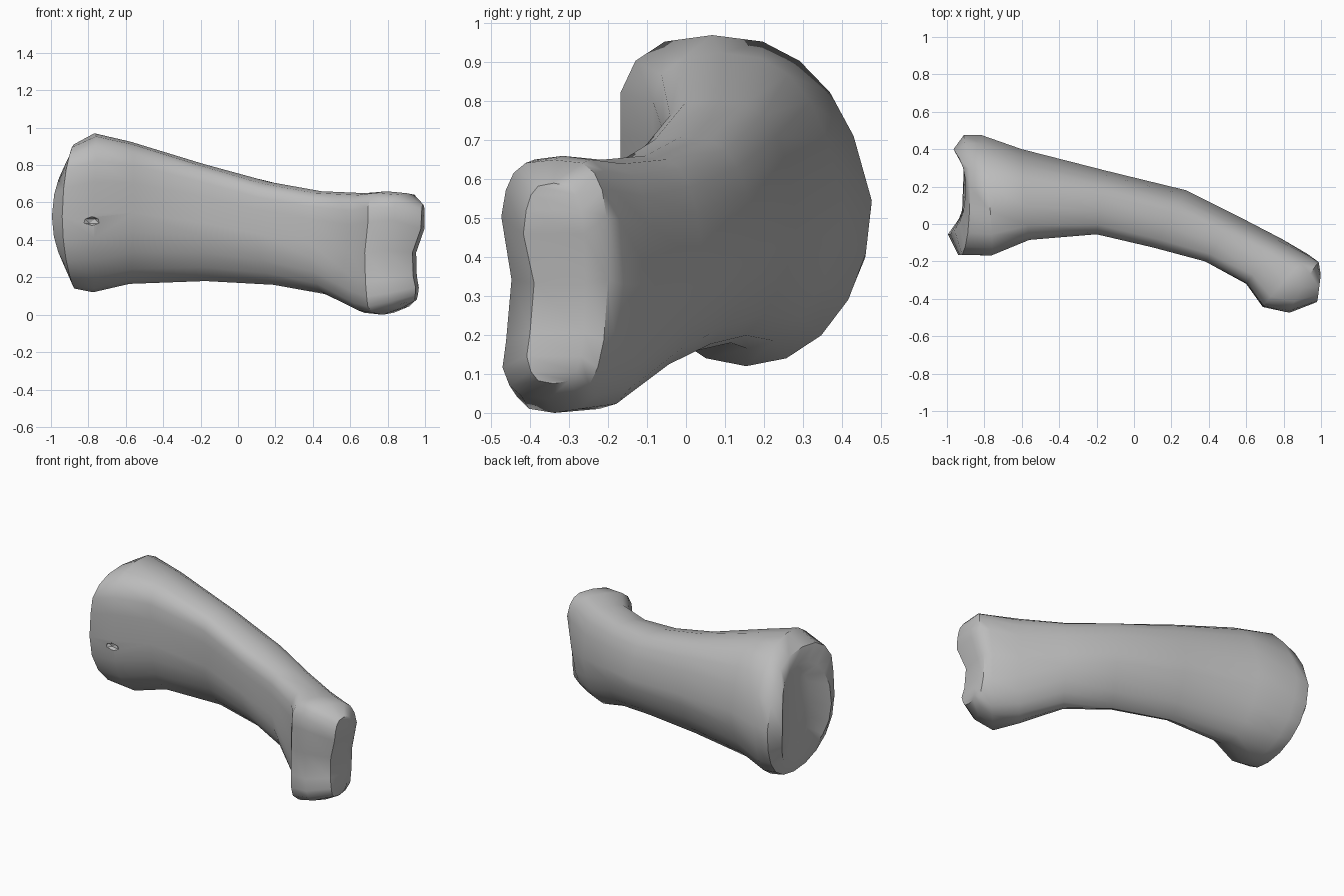
import bpy, bmesh, math
from mathutils import Vector

cube = bpy.data.objects.get("Cube")
if cube:
    bpy.data.objects.remove(cube, do_unlink=True)

mat = bpy.data.materials.new("bone grey")
mat.use_nodes = True
grey = (0.5, 0.5, 0.5, 1)
mat.diffuse_color = grey
mat.node_tree.nodes["Principled BSDF"].inputs["Base Color"].default_value = grey

SIDES = 20


def spow(value, power):
    return math.copysign(abs(value) ** power, value)


def section(front, back, low, high, lean=0.0, bow=0.0, groove=0.0,
            square=0.8, keel=0.8, foot=0.0, slant=0.0):
    """Ring spanning a front and a back point. Lean and foot move its top and
    bottom to the front, square and keel set how boxy its upper and lower
    halves are, bow and slant curve and tip it along the bone, and groove
    pinches it between two lobes."""
    front, back = Vector(front), Vector(back)
    mid, half = (front + back) / 2, (back - front) / 2
    ring = []
    for i in range(SIDES):
        angle = math.tau * i / SIDES
        power = square if math.sin(angle) > 0 else keel
        u, v = spow(math.cos(angle), power), spow(math.sin(angle), power)
        u = max(-1, u - lean * max(v, 0) - foot * max(-v, 0))
        p = mid + half * u
        pinch = groove * max(0, 1 - abs(v + 0.15) / 0.6)
        p.x += bow * v * v + slant * v - pinch
        if u < 0:
            p.y += pinch * 0.8
        ring.append(Vector((p.x, p.y, (low + high) / 2 + (high - low) / 2 * v)))
    return ring


# Flared joint end
rings = [
    section((-.92, .05), (-.91, .3), .32, .78, bow=.02),
    section((-.995, -.055), (-.965, .40), .22, .83, .1, .08, keel=.9),
    section((-.94, -.165), (-.91, .475), .14, .91, .25, .05, keel=.95),
    section((-.77, -.168), (-.82, .477), .12, .97, .27, .02, keel=.97),
]
# Bent shaft, flat above and keeled below
rings += [
    section((-.56, -.085), (-.6, .4), .165, .925, .28, square=.75, keel=1.1),
    section((-.2, -.055), (-.15, .285), .18, .805, .25, square=.67, keel=1.25),
    section((.1, -.125), (.28, .18), .16, .71, .25, square=.65, keel=1.25),
    section((.38, -.2), (.55, .045), .11, .66, .22, square=.65, keel=1.1),
]
# Two-lobed end
rings += [
    section((.6, -.32), (.79, -.08), .01, .65, .15, square=.65, keel=.85, foot=.2),
    section((.7, -.445), (.95, -.16), 0, .66, .1, -.02, .03, .58, .65, .25),
    section((.83, -.478), (.99, -.2), .035, .65, 0, -.02, .05, .55, .58, .1, .01),
    section((.97, -.42), (.99, -.26), .075, .59, 0, -.01, .05, .6, .6, 0, .02),
]

bm = bmesh.new()
loops = [[bm.verts.new(p) for p in ring] for ring in rings]
for a, b in zip(loops, loops[1:]):
    for i in range(SIDES):
        j = (i + 1) % SIDES
        bm.faces.new((a[i], a[j], b[j], b[i]))

# Close both ends with strips running from front to back
quarter = SIDES // 4
for loop in (loops[0], loops[-1]):
    for i in range(-quarter, quarter):
        strip = (loop[i], loop[i + 1], loop[2 * quarter - i - 1],
                 loop[(2 * quarter - i) % SIDES])
        bm.faces.new(dict.fromkeys(strip))
bmesh.ops.recalc_face_normals(bm, faces=bm.faces)

mesh = bpy.data.meshes.new("bone")
bm.to_mesh(mesh)
bm.free()
bone = bpy.data.objects.new("bone", mesh)
bpy.context.collection.objects.link(bone)
mesh.materials.append(mat)

# Small pit on the front of the joint end
bpy.ops.mesh.primitive_ico_sphere_add(subdivisions=1, radius=1, location=(-.78, -.165, .5))
pit = bpy.context.object
pit.name = "pit_cutter"
pit.scale = (.05, .03, .025)
pit.hide_render = True
pit.display_type = 'WIRE'
pit.hide_set(True)
pit.data.materials.append(mat)
cut = bone.modifiers.new("pit", 'BOOLEAN')
cut.operation = 'DIFFERENCE'
cut.object = pit

bpy.ops.object.select_all(action='DESELECT')
bone.select_set(True)
bpy.context.view_layer.objects.active = bone
bpy.ops.object.shade_smooth_by_angle(angle=math.radians(40))
